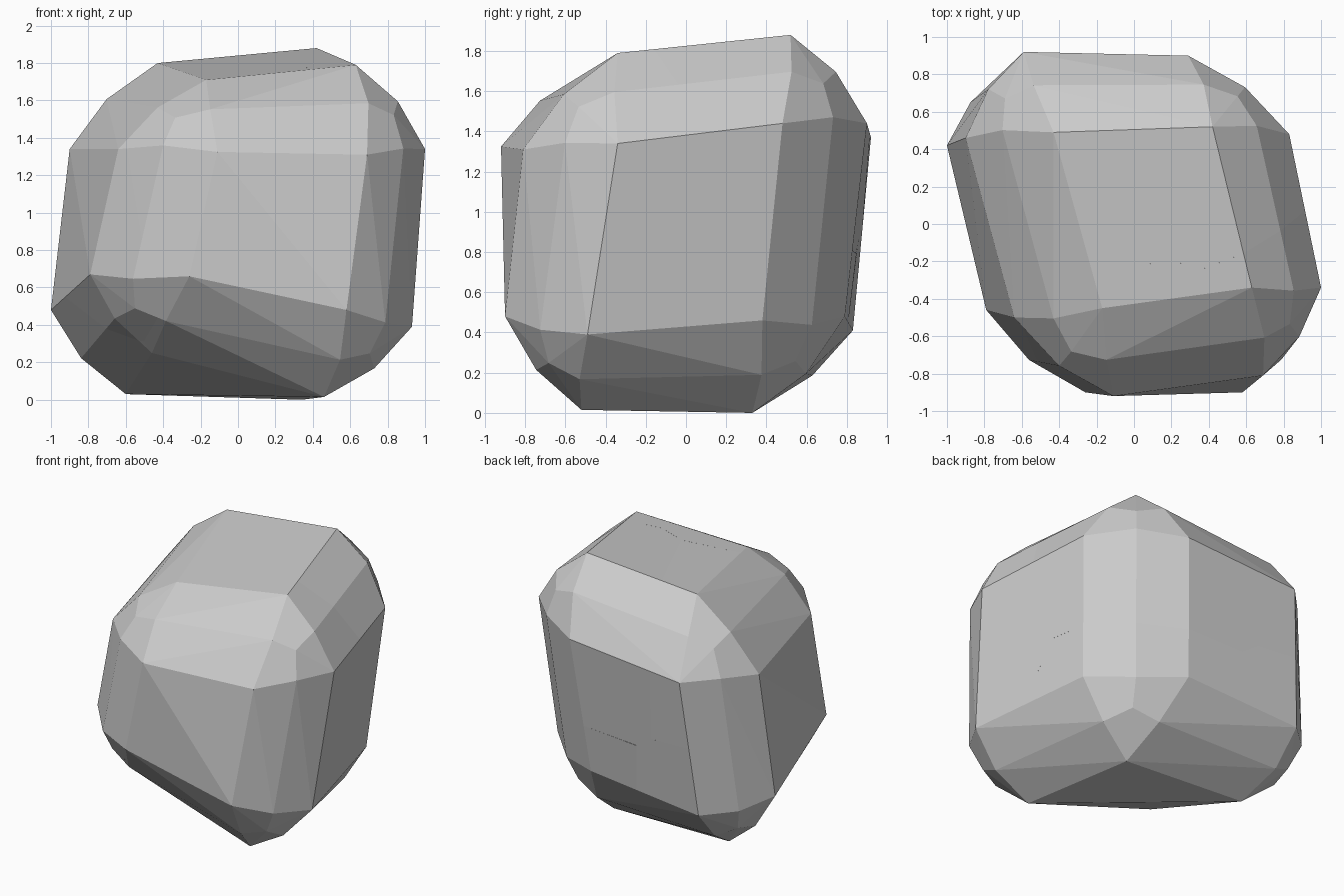
import bpy, bmesh
from mathutils import Vector
from itertools import combinations

if "Cube" in bpy.data.objects:
    bpy.data.objects.remove(bpy.data.objects["Cube"])

# Each rounded corner of the skewed block: the corner of its side (x), front/back (y) and top/bottom (z) face
CORNERS = [
    ((-0.64, -0.50, 1.34), (-0.11, -0.92, 1.325), (-0.17, -0.45, 1.71)),
    ((1.00, -0.34, 1.34), (0.69, -0.81, 1.31), (0.63, -0.34, 1.79)),
    ((0.83, 0.48, 1.44), (0.29, 0.90, 1.44), (0.42, 0.52, 1.88)),
    ((-0.90, 0.46, 1.34), (-0.59, 0.92, 1.37), (-0.43, 0.49, 1.80)),
    ((-0.79, -0.46, 0.67), (-0.26, -0.90, 0.66), (-0.46, -0.38, 0.25)),
    ((0.93, -0.49, 0.39), (0.58, -0.90, 0.48), (0.46, -0.52, 0.015)),
    ((0.75, 0.38, 0.46), (0.20, 0.79, 0.48), (0.34, 0.33, 0.0)),
    ((-1.00, 0.42, 0.48), (-0.68, 0.83, 0.41), (-0.60, 0.37, 0.03)),
]
CENTRE = Vector((0, 0, 0.93))

# Cell centres of the pieces the cracked rock is split into
SEEDS = [Vector(s) for s in [
    (-0.45, 0.15, 1.35), (0.30, 0.50, 1.35), (-0.08, -0.76, 1.25),
    (0.75, -0.60, 1.10), (-0.95, -0.35, 0.95), (0.15, -0.55, -0.10),
    (0.35, 0.55, 0.25), (-0.50, 0.35, 0.20)]]


def bulge(points, amount):
    """Average of the points, pushed outward to round the bevel."""
    mid = sum(points, Vector()) / len(points)
    return mid + (mid - CENTRE).normalized() * amount


# Whole rock: two-step bevelled block
rock = bmesh.new()
for corner in CORNERS:
    pts = [Vector(p) for p in corner]
    mids = [bulge(pair, 0.09 * (pair[0] - pair[1]).length)
            for pair in combinations(pts, 2)]
    for p in pts + mids + [bulge(pts, 0.082)]:
        rock.verts.new(p)
hull = bmesh.ops.convex_hull(rock, input=rock.verts)
loose = [v for v in rock.verts if not v.link_faces]
bmesh.ops.delete(rock, geom=loose, context='VERTS')
bmesh.ops.dissolve_limit(rock, angle_limit=0.07, verts=rock.verts, edges=rock.edges)
bmesh.ops.recalc_face_normals(rock, faces=rock.faces)

# Chunks: cut the rock halfway between each pair of cell centres
for i, seed in enumerate(SEEDS):
    bm = rock.copy()
    for other in SEEDS:
        if other is seed or not bm.faces:
            continue
        bmesh.ops.bisect_plane(bm, geom=bm.verts[:] + bm.edges[:] + bm.faces[:],
                               plane_co=(seed + other) / 2, plane_no=other - seed,
                               clear_outer=True)
        rim = [e for e in bm.edges if e.is_boundary]
        if rim:
            bmesh.ops.holes_fill(bm, edges=rim)
    if bm.faces:
        bmesh.ops.recalc_face_normals(bm, faces=bm.faces)
        mesh = bpy.data.meshes.new(f"rock_chunk_{i + 1}")
        bm.to_mesh(mesh)
        bpy.context.collection.objects.link(bpy.data.objects.new(mesh.name, mesh))
    bm.free()
rock.free()
